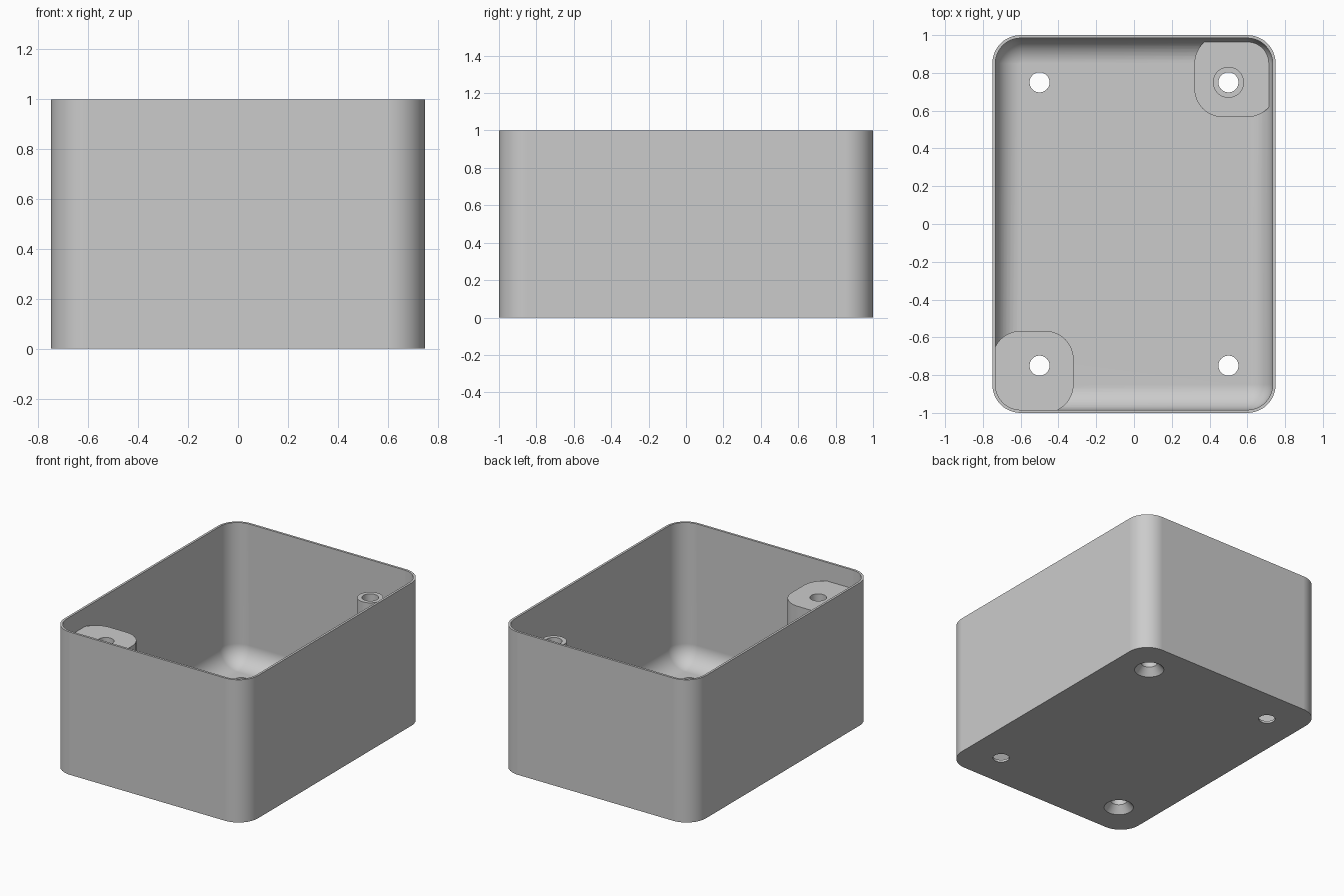
import bpy, bmesh
from math import sin, cos, pi

STEPS = 12          # segments per rounded corner
WALL = 0.016
POST_TOP = 0.87
HOLE_R = 0.053

cube = bpy.data.objects.get("Cube")
if cube:
    bpy.data.objects.remove(cube, do_unlink=True)

grey = bpy.data.materials.new("matte_grey")
grey.use_nodes = True
grey.diffuse_color = (0.6, 0.6, 0.6, 1)
grey.node_tree.nodes["Principled BSDF"].inputs["Base Color"].default_value = grey.diffuse_color


def stack(name, centre, half, rings):
    """Closed solid through rounded rectangles; half is the corner-centre offset,
    rings are (corner radius, height) pairs. half = (0, 0) gives a lathe."""
    bm = bmesh.new()
    loops = []
    for r, z in rings:
        loop = []
        for k, (sx, sy) in enumerate(((1, 1), (-1, 1), (-1, -1), (1, -1))):
            for i in range(STEPS + 1):
                a = (k + i / STEPS) * pi / 2
                loop.append(bm.verts.new((centre[0] + sx * half[0] + r * cos(a),
                                          centre[1] + sy * half[1] + r * sin(a), z)))
        loops.append(loop)
    n = len(loops[0])
    for low, high in zip(loops, loops[1:]):
        for i in range(n):
            j = (i + 1) % n
            bm.faces.new((low[i], low[j], high[j], high[i]))
    bm.faces.new(loops[0][::-1])
    bm.faces.new(loops[-1])
    bmesh.ops.remove_doubles(bm, verts=bm.verts, dist=1e-5)
    bmesh.ops.recalc_face_normals(bm, faces=bm.faces)
    mesh = bpy.data.meshes.new(name)
    bm.to_mesh(mesh)
    bm.free()
    obj = bpy.data.objects.new(name, mesh)
    bpy.context.collection.objects.link(obj)
    return obj


def activate(obj):
    bpy.ops.object.select_all(action='DESELECT')
    obj.select_set(True)
    bpy.context.view_layer.objects.active = obj


def carve(target, cutter):
    """Subtract cutter from target, then discard the cutter."""
    activate(target)
    mod = target.modifiers.new("carve", 'BOOLEAN')
    mod.operation = 'DIFFERENCE'
    mod.solver = 'EXACT'
    mod.object = cutter
    bpy.ops.object.modifier_apply(modifier=mod.name)
    bpy.data.objects.remove(cutter, do_unlink=True)


# Outer body
body = stack("open_box", (0, 0), (0.6, 0.85), [(0.15, 0), (0.15, 1)])
body.data.materials.append(grey)

# Cavity with a rounded bottom edge
r_in = 0.15 - WALL
fillet = [(r_in * sin(t * pi / 20), WALL + r_in * (1 - cos(t * pi / 20))) for t in range(11)]
cavity = stack("cavity", (0, 0), (0.6, 0.85), fillet + [(r_in, 1.1)])

# Corner blocks and the slim post are kept solid inside the cavity
for name, s, top in (("tall_block", -1, POST_TOP), ("low_block", 1, 0.08)):
    carve(cavity, stack(name, (s * 0.535, s * 0.783), (0.065, 0.067),
                        [(0.15, -0.1), (0.15, top)]))
carve(cavity, stack("slim_post", (0.5, 0.75), (0, 0), [(0.082, -0.1), (0.082, POST_TOP)]))
carve(body, cavity)

# Screw holes, countersunk underneath the two posts
for sx in (-1, 1):
    for sy in (-1, 1):
        rings = [(HOLE_R, -0.1), (HOLE_R, 1.2)]
        if sx == sy:
            rings = [(0.104, -0.01), (HOLE_R, 0.05), (HOLE_R, 1.2)]
        carve(body, stack("screw_hole", (sx * 0.5, sy * 0.75), (0, 0), rings))

# Smooth curves, crisp edges
activate(body)
bpy.ops.object.shade_smooth_by_angle(angle=pi / 6)
normals = body.modifiers.new("weighted_normals", 'WEIGHTED_NORMAL')
normals.keep_sharp = True
